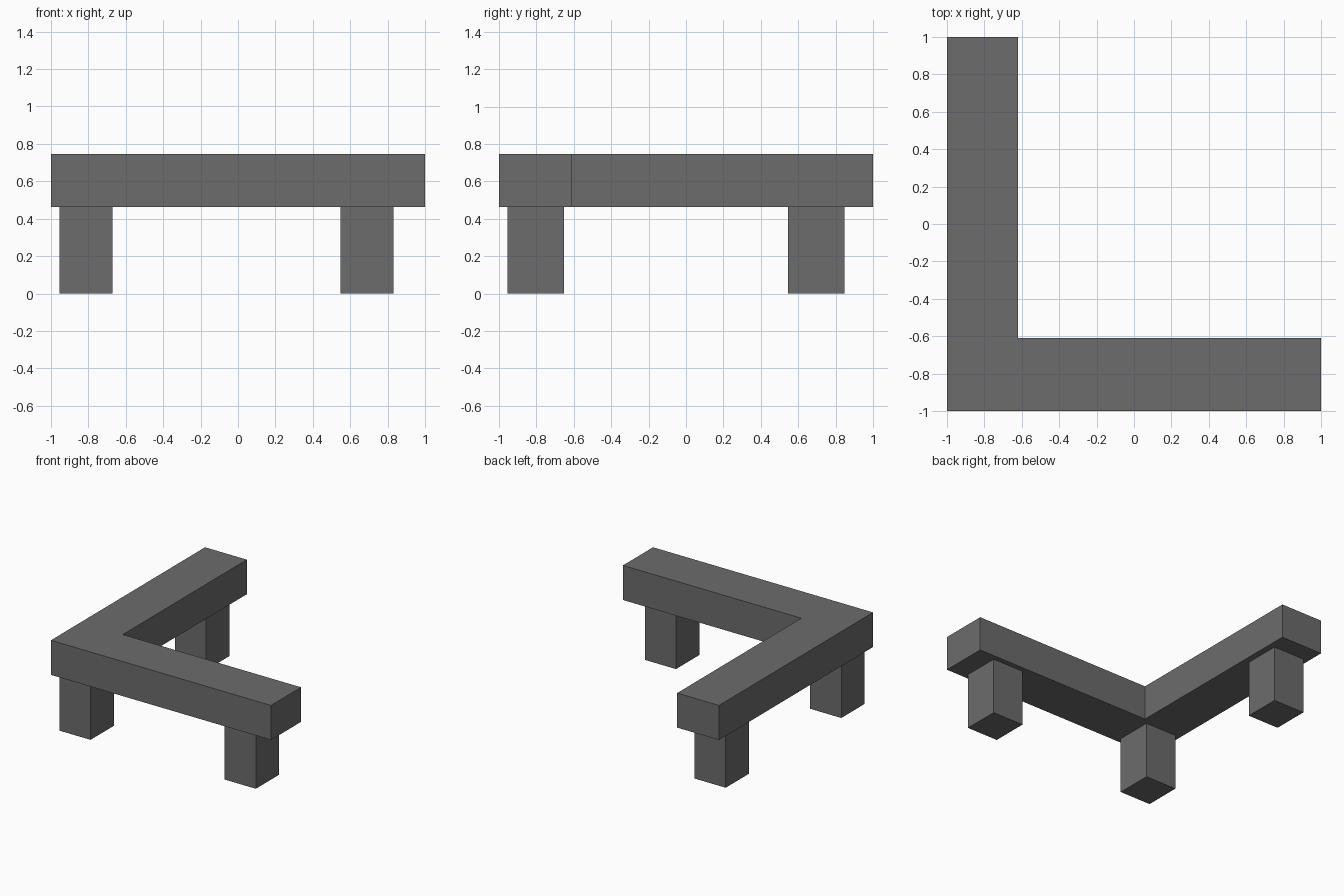
import bpy, bmesh

if "Cube" in bpy.data.objects:
    bpy.data.objects.remove(bpy.data.objects["Cube"])

Z_SEAT, Z_TOP = 0.463, 0.747

grey = bpy.data.materials.new("dark grey")
grey.diffuse_color = (0.15, 0.15, 0.15, 1)
grey.use_nodes = True
grey.node_tree.nodes["Principled BSDF"].inputs["Base Color"].default_value = grey.diffuse_color


def prism(name, outline, z0, z1):
    """Extrude a flat outline from z0 up to z1."""
    bm = bmesh.new()
    base = bm.faces.new([bm.verts.new((x, y, z0)) for x, y in outline])
    top = bmesh.ops.extrude_face_region(bm, geom=[base], use_keep_orig=True)
    verts = [v for v in top["geom"] if isinstance(v, bmesh.types.BMVert)]
    bmesh.ops.translate(bm, verts=verts, vec=(0, 0, z1 - z0))
    bmesh.ops.recalc_face_normals(bm, faces=bm.faces)
    mesh = bpy.data.meshes.new(name)
    bm.to_mesh(mesh)
    bm.free()
    mesh.materials.append(grey)
    obj = bpy.data.objects.new(name, mesh)
    bpy.context.collection.objects.link(obj)
    return obj


# L-shaped bench top
prism("bench_top", [(-1, -1), (1, -1), (1, -0.61), (-0.62, -0.61),
                    (-0.62, 1), (-1, 1)], Z_SEAT, Z_TOP)

# Three square legs, one at the corner and one near each end
LEG_X, LEG_Y = 0.283, 0.302
for name, x, y in (("corner_leg", -0.954, -0.955),
                   ("right_leg", 0.548, -0.955),
                   ("back_leg", -0.954, 0.545)):
    prism(name, [(x, y), (x + LEG_X, y), (x + LEG_X, y + LEG_Y), (x, y + LEG_Y)],
          0, Z_SEAT)
